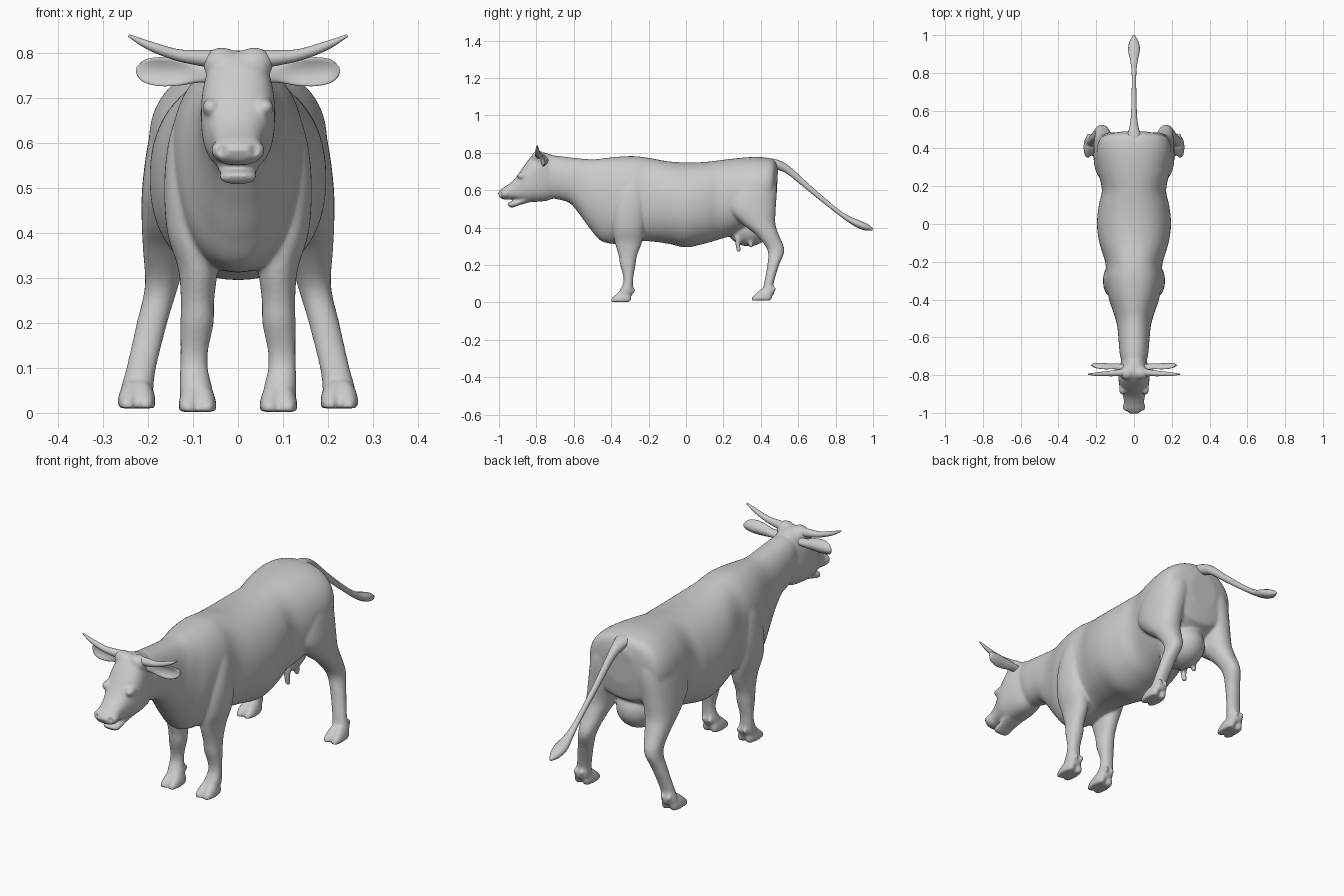
import bpy, bmesh, math
from mathutils import Vector

def spline(rows, steps):
    """Catmull-Rom interpolation of number rows."""
    out, n = [], len(rows)
    for i in range(n - 1):
        p0, p1, p2, p3 = rows[max(i-1, 0)], rows[i], rows[i+1], rows[min(i+2, n-1)]
        for s in range(steps):
            t = s / steps
            out.append([0.5*(2*b + (c-a)*t + (2*a-5*b+4*c-d)*t*t + (3*b-a-3*c+d)*t**3)
                        for a, b, c, d in zip(p0, p1, p2, p3)])
    out.append(rows[-1])
    return out

def skin(bm, rings):
    """Closed skin over rings of points."""
    loops = [[bm.verts.new(p) for p in r] for r in rings]
    n = len(loops[0])
    for a, b in zip(loops, loops[1:]):
        for i in range(n):
            bm.faces.new((a[i], a[(i+1) % n], b[(i+1) % n], b[i]))
    bm.faces.new(loops[0][::-1])
    bm.faces.new(loops[-1])

def oval(c, a, b, power, n, taper=0):
    pts = []
    for i in range(n):
        u = 2*math.pi*i/n
        cu, su = [math.copysign(abs(k)**(2/power), k) for k in (math.cos(u), math.sin(u))]
        pts.append(c + a*cu*(1 + taper*su) + b*su)
    return pts

def loft(bm, rows, power=2.2, n=32, steps=6):
    """Rows: edge point y,z / opposite edge point y,z / centre x / half width / taper."""
    rings = []
    for y1, z1, y2, z2, x, w, taper in spline([(*r, 0)[:7] for r in rows], steps):
        c = Vector((x, (y1+y2)/2, (z1+z2)/2))
        rings.append(oval(c, Vector((w, 0, 0)), Vector((0, (y1-y2)/2, (z1-z2)/2)), power, n, taper))
    skin(bm, rings)

def tube(bm, rows, ref, cup=0, n=16, steps=6):
    """Rows: x,y,z, radius along ref, radius across."""
    rows, rings, ref = spline(rows, steps), [], Vector(ref)
    for i, r in enumerate(rows):
        c = Vector(r[:3])
        t = Vector(rows[min(i+1, len(rows)-1)][:3]) - Vector(rows[max(i-1, 0)][:3])
        ring = oval(c, ref*r[3], t.cross(ref).normalized()*r[4], 2, n)
        rings.append([p - ref*cup*(p.z-c.z)**2 for p in ring])
    skin(bm, rings)

def ball(bm, c, r):
    res = bmesh.ops.create_uvsphere(bm, u_segments=24, v_segments=16, radius=1)
    for v in res['verts']:
        v.co = Vector((v.co.x*r[0]+c[0], v.co.y*r[1]+c[1], v.co.z*r[2]+c[2]))

def finish(bm, name):
    bmesh.ops.recalc_face_normals(bm, faces=bm.faces)
    me = bpy.data.meshes.new(name)
    bm.to_mesh(me)
    bm.free()
    ob = bpy.data.objects.new(name, me)
    bpy.context.collection.objects.link(ob)
    for p in me.polygons:
        p.use_smooth = True
    return ob

bm = bmesh.new()

# neck and trunk
loft(bm, [(y1, z1, y2, z2, 0, w, e) for y1, z1, y2, z2, w, e in [
    (-.76, .785, -.74, .56, .06, 0), (-.70, .785, -.68, .55, .075, 0), (-.60, .773, -.62, .53, .082, 0),
    (-.50, .765, -.568, .47, .09, 0), (-.43, .772, -.51, .39, .108, .06), (-.36, .779, -.445, .325, .131, .1),
    (-.28, .782, -.33, .312, .149, .05), (-.2, .773, -.22, .328, .151, 0), (-.1, .755, -.1, .315, .183, 0),
    (0, .748, 0, .295, .196, 0), (.1, .751, .1, .315, .186, 0), (.18, .76, .18, .338, .17, 0),
    (.28, .772, .28, .37, .19, 0), (.38, .778, .38, .42, .198, 0), (.45, .77, .445, .46, .182, .03),
    (.478, .752, .468, .48, .145, .05), (.492, .71, .483, .55, .07, 0)]], n=96, steps=10)

# head with upper muzzle, then lower jaw
loft(bm, [(y1, z1, y2, z2, 0, w) for y1, z1, y2, z2, w in [
    (-.72, .79, -.68, .57, .06), (-.785, .805, -.74, .545, .077), (-.825, .783, -.80, .538, .082),
    (-.865, .732, -.85, .538, .077), (-.912, .665, -.888, .545, .061), (-.95, .631, -.925, .553, .053),
    (-.978, .613, -.955, .55, .053), (-.998, .597, -.977, .552, .045), (-1.006, .583, -.994, .56, .028)]], 2.5, 64)
loft(bm, [(y1, z1, y2, z2, 0, w) for y1, z1, y2, z2, w in [
    (-.83, .58, -.82, .54, .05), (-.89, .552, -.885, .522, .043),
    (-.935, .54, -.93, .507, .041), (-.957, .53, -.95, .516, .026)]], 2.2)

# udder
ball(bm, (0, .335, .4), (.098, .115, .1))

for s in (1, -1):
    # poll corner, brow and nostril wing
    ball(bm, (s*.036, -.79, .775), (.042, .035, .037))
    ball(bm, (s*.06, -.872, .678), (.02, .032, .02))
    ball(bm, (s*.036, -.967, .583), (.024, .028, .022))
    # teats
    for y, z in ((.278, .27), (.345, .292)):
        tube(bm, [(s*.06, y, .35, .018, .018), (s*.06, y, z+.035, .013, .013),
                  (s*.061, y+.003, z+.01, .012, .012), (s*.061, y+.004, z, .007, .007)], (1, 0, 0))
    # front leg: z, front y, back y, centre x, half width
    loft(bm, [(f, z, b, z, s*x, w) for z, f, b, x, w in [
        (.68, -.32, -.25, .09, .04), (.6, -.36, -.222, .1, .055), (.5, -.388, -.212, .104, .06),
        (.4, -.392, -.222, .1, .057), (.32, -.38, -.236, .089, .044), (.25, -.36, -.262, .09, .037),
        (.2, -.352, -.27, .091, .037), (.14, -.335, -.281, .097, .031), (.1, -.336, -.283, .098, .031),
        (.06, -.357, -.282, .094, .036), (.035, -.365, -.29, .091, .037)]])
    # hind leg
    loft(bm, [(f, z, b, z, s*x, w) for z, f, b, x, w in [
        (.71, .31, .455, .087, .067), (.66, .26, .48, .103, .079), (.6, .23, .486, .117, .083),
        (.5, .225, .48, .138, .075), (.42, .30, .478, .151, .063), (.36, .375, .497, .16, .051),
        (.28, .435, .526, .17, .037), (.2, .435, .498, .191, .034), (.1, .417, .468, .215, .033),
        (.06, .405, .474, .223, .036), (.04, .39, .468, .225, .036)]])
    # cloven hooves and dew claws
    for fx, fy, h in ((.09, -.404, .002), (.225, .348, .01)):
        for d in (-.02, .02):
            loft(bm, [(fy+.05, h+.06, fy+.1, h+.06, s*(fx+d*.6), .012),
                      (fy+.03, h+.042, fy+.108, h+.042, s*(fx+d*.8), .02),
                      (fy+.006, h+.018, fy+.112, h+.018, s*(fx+d), .022),
                      (fy, h, fy+.104, h, s*(fx+d), .02)], 2.4, 20)
            ball(bm, (s*(fx+d*.8), fy+.12, h+.062), (.01, .013, .014))

body = finish(bm, "cow_body")

# fuse the parts into one smooth skin
bpy.context.view_layer.objects.active = body
body.select_set(True)
m = body.modifiers.new("fuse", 'REMESH')
m.mode, m.voxel_size, m.use_smooth_shade = 'VOXEL', .0062, True
m = body.modifiers.new("soften", 'SMOOTH')
m.factor, m.iterations = .5, 8
for m in list(body.modifiers):
    bpy.ops.object.modifier_apply(modifier=m.name)

# nostril dents
for v in body.data.vertices:
    d = (Vector((abs(v.co.x), v.co.y, v.co.z)) - Vector((.034, -.99, .583))).length
    if d < .014:
        v.co.y += .01 * (1 - (d/.014)**2)
for p in body.data.polygons:
    p.use_smooth = True

# horns and ears
for s, side in ((1, "left"), (-1, "right")):
    bm = bmesh.new()
    tube(bm, [(s*.04, -.785, .785, .022, .022), (s*.08, -.788, .788, .018, .018),
              (s*.135, -.792, .795, .014, .013), (s*.195, -.795, .815, .01, .01),
              (s*.243, -.795, .838, .003, .003)], (0, 1, 0))
    finish(bm, side + "_horn")
    bm = bmesh.new()
    tube(bm, [(s*.055, -.76, .752, .018, .018), (s*.09, -.755, .753, .016, .02),
              (s*.13, -.75, .756, .012, .029), (s*.175, -.746, .758, .011, .032),
              (s*.21, -.746, .76, .009, .024), (s*.226, -.748, .762, .003, .006)], (0, 1, 0), 20)
    finish(bm, side + "_ear")

# tail with tuft
bm = bmesh.new()
tube(bm, [(0, .40, .74, .045, .026), (0, .46, .743, .038, .026), (0, .51, .728, .025, .024),
          (0, .56, .697, .017, .019), (0, .66, .61, .013, .015), (0, .79, .503, .012, .012),
          (0, .86, .452, .019, .014), (0, .92, .42, .031, .02), (0, .965, .402, .024, .018),
          (0, .998, .391, .006, .006)], (1, 0, 0))
finish(bm, "tail")
